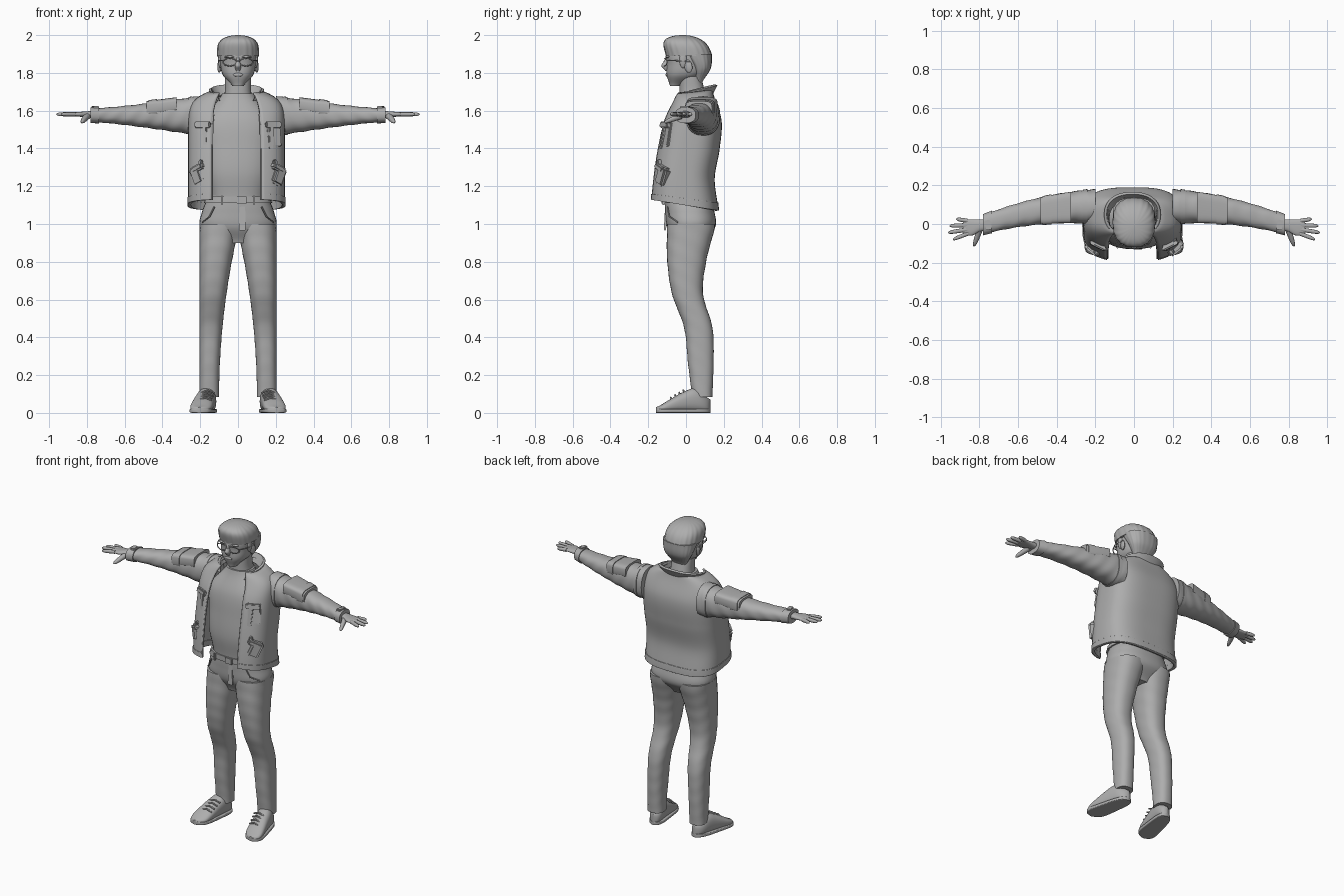
import bpy, bmesh, math
from mathutils import Matrix, Vector, Euler

if "Cube" in bpy.data.objects:
    bpy.data.objects.remove(bpy.data.objects["Cube"], do_unlink=True)

shade = (.42, .42, .42, 1)
grey = bpy.data.materials.new("plain grey")
grey.use_nodes = True
grey.diffuse_color = shade
grey.node_tree.nodes["Principled BSDF"].inputs["Base Color"].default_value = shade
parts = []


def finish(name, bm, mirror=False, thickness=0):
    bmesh.ops.recalc_face_normals(bm, faces=bm.faces)
    mesh = bpy.data.meshes.new(name)
    bm.to_mesh(mesh)
    bm.free()
    mesh.materials.append(grey)
    ob = bpy.data.objects.new(name, mesh)
    bpy.context.collection.objects.link(ob)
    if thickness:
        solid = ob.modifiers.new("thickness", 'SOLIDIFY')
        solid.thickness, solid.offset = thickness, 0
    if mirror:
        ob.modifiers.new("mirror", 'MIRROR')
    parts.append(ob)


def keys(t, *k):
    # smooth curve through evenly spaced values
    i = min(int(t * (len(k) - 1)), len(k) - 2)
    u = t * (len(k) - 1) - i
    p, q, r, s = k[max(i - 1, 0)], k[i], k[i + 1], k[min(i + 2, len(k) - 1)]
    return q + u / 2 * (r - p + u * (2 * p - 5 * q + 4 * r - s + u * (3 * (q - r) + s - p)))


def dome(t, sharp):
    return math.sqrt(max(1 - abs(t) ** sharp, .01))


def power(v, p):
    return math.copysign(abs(v) ** (2 / p), v)


def bridge(bm, rows, closed):
    for low, high in zip(rows, rows[1:]):
        count = len(low)
        for i in range(count if closed else count - 1):
            j = (i + 1) % count
            bm.faces.new((low[i], low[j], high[j], high[i]))


def loft(name, axis, start, end, section, part=(0, 1), grow=0, p=2.4, sides=32, steps=32,
         mirror=False, fold=0, strands=0):
    # section(t) gives the min and max of the cross-section on the other two axes
    bm = bmesh.new()
    rows = []
    for step in range(steps + 1):
        t = part[0] + (part[1] - part[0]) * step / steps
        pos = start + (end - start) * t
        a0, a1, b0, b1 = section(t)
        row = []
        for k in range(sides):
            turn = math.tau * k / sides
            f = 1 + fold * math.sin(pos * 70 + 4 * math.sin(turn)) + strands * math.cos(turn * sides / 4)
            a = (a0 + a1) / 2 + (f * (a1 - a0) / 2 + grow) * power(math.cos(turn), p)
            b = (b0 + b1) / 2 + (f * (b1 - b0) / 2 + grow) * power(math.sin(turn), p)
            co = {'x': (pos, a, b), 'y': (a, pos, b), 'z': (a, b, pos)}[axis]
            row.append(bm.verts.new(co))
        rows.append(row)
    bridge(bm, rows, True)
    bm.faces.new(rows[0])
    bm.faces.new(rows[-1])
    finish(name, bm, mirror)


def shell(name, start, end, section, part=(0, 1), p=3, sides=64, steps=40, thickness=.012):
    # open-fronted garment; section(t) gives half width, front, back, half opening, slope
    bm = bmesh.new()
    rows = []
    for step in range(steps + 1):
        t = part[0] + (part[1] - part[0]) * step / steps
        half, front, back, gap, slope = section(t)
        middle, depth = (front + back) / 2, (back - front) / 2
        edge = math.acos((gap / half) ** (p / 2))
        row = []
        for k in range(sides + 1):
            turn = -edge + (math.pi + 2 * edge) * k / sides
            y = middle + depth * power(math.sin(turn), p)
            z = start + (end - start) * t + slope * (y - middle)
            row.append(bm.verts.new((half * power(math.cos(turn), p) - .008, y, z)))
        rows.append(row)
    edges = [[row[side].co.copy() for row in rows] for side in (0, -1)]
    bridge(bm, rows, False)
    finish(name, bm, thickness=thickness)
    return edges


def place(bm, loc, size, rot):
    turn = Euler([math.radians(angle) for angle in rot])
    bm.transform(Matrix.LocRotScale(Vector(loc), turn, Vector(size)))


def box(name, loc, size, rot=(0, 0, 0), mirror=True):
    bm = bmesh.new()
    bmesh.ops.create_cube(bm, size=1)
    place(bm, (0, 0, 0), size, (0, 0, 0))
    bmesh.ops.bevel(bm, geom=bm.edges[:], offset=min(size) / 4, segments=2, affect='EDGES')
    place(bm, loc, (1, 1, 1), rot)
    finish(name, bm, mirror)


def ball(name, loc, size, rot=(0, 0, 0), mirror=True):
    bm = bmesh.new()
    bmesh.ops.create_uvsphere(bm, u_segments=20, v_segments=12, radius=1)
    place(bm, loc, size, rot)
    finish(name, bm, mirror)


def rod(name, points, radius, mirror=True):
    bm = bmesh.new()
    for a, b in zip(map(Vector, points), map(Vector, points[1:])):
        aim = Matrix.Translation((a + b) / 2) @ (b - a).to_track_quat('Z', 'Y').to_matrix().to_4x4()
        bmesh.ops.create_cone(bm, cap_ends=True, segments=8, radius1=radius, radius2=radius,
                              depth=(b - a).length + radius / 2, matrix=aim)
    finish(name, bm, mirror)


def wide(half, front, back):
    return -half, half, front, back


# Head and face
loft("neck", 'z', 1.62, 1.78, lambda t: wide(keys(t, .085, .07, .07), -.035, .12 - .04 * t))
loft("face", 'z', 1.73, 1.96, lambda t: wide(keys(t, .03, .08, .094, .096, .08),
                                             keys(t, -.085, -.102, -.102, -.104, -.07),
                                             keys(t, -.03, .08, .1, .1, .08)))
loft("nose", 'z', 1.81, 1.89, lambda t: wide(keys(t, .012, .016, .009, .008),
                                             keys(t, -.11, -.13, -.116, -.105), -.08), sides=16)
ball("mouth", (0, -.1, 1.79), (.026, .008, .01), mirror=False)
ball("brows", (.042, -.097, 1.885), (.03, .012, .007))
ball("ears", (.098, .012, 1.835), (.01, .022, .035), (12, 0, -15))

# Hair: swept crown above, tapered back below
loft("hair_crown", 'z', 1.89, 2, lambda t: wide(.11 * dome(t, 4), .015 - .03 * t - .12 * dome(t, 5),
                                                .015 - .03 * t + .122 * dome(t, 3)), sides=80, strands=.012)
loft("hair_back", 'z', 1.745, 1.9, lambda t: wide(keys(t, .05, .092, .108), keys(t, .045, .03, -.02),
                                                  keys(t, .085, .13, .138)), sides=80, strands=.01)
ball("sideburns", (.094, -.015, 1.87), (.011, .02, .045))

# Glasses
turns = [math.tau * i / 20 for i in range(21)]
rod("glasses_rims", [(.043 + .037 * math.cos(a), -.113 + .012 * abs(math.cos(a)), 1.857 + .02 * math.sin(a))
                     for a in turns], .003)
rod("glasses_temples", [(.08, -.1, 1.865), (.1, -.06, 1.865), (.104, .02, 1.86)], .003)
rod("glasses_bridge", [(-.008, -.116, 1.862), (.008, -.116, 1.862)], .003, False)

# Shirt
loft("shirt", 'z', 1.13, 1.69, lambda t: wide(keys(t, .15, .175, .185, .19, .085),
                                              keys(t, -.115, -.13, -.12, -.1, -.045),
                                              keys(t, .12, .11, .12, .13, .1)))


# Jacket with hem band, zip edges and standing collar
def jacket(t):
    return (.25 - .125 * t ** 16, keys(t, -.185, -.172, -.15, -.115, -.05),
            keys(t, .165, .146, .172, .182, .135), .13 - .04 * t ** 8, .1 * t ** 8 - .17 * (1 - t) ** 3)


for edge in shell("jacket", 1.1, 1.7, jacket):
    rod("zip_edge", edge[:-8], .006, False)
shell("jacket_hem", 1.1, 1.7, jacket, part=(0, .06), thickness=.02)
shell("collar", 1.665, 1.712, lambda t: (.125 + .015 * t, .02 * t - .08, .13 + .03 * t,
                                         .09 + .025 * t, .15 + .07 * t), p=2.3, thickness=.014)


# Sleeves; seams, pockets and cuffs follow the same section
def sleeve(t):
    y, depth = .09 - .09 * t * t, .09 - .04 * t
    z, height = 1.572 + .004 * t, .036 + .07 * max(1 - t, 0) ** 1.3
    return y - depth, y + depth, z - height, z + height


def sleeve_top(t):
    front, back, low, high = sleeve(t)
    return front, back, high - .07, high + .012


def on_sleeve(name, section, part, **options):
    loft(name, 'x', .2, .77, section, part, mirror=True, **options)


on_sleeve("sleeves", sleeve, (0, 1), steps=60, fold=.018)
on_sleeve("shoulder_seams", sleeve, (.07, .11), grow=.004)
on_sleeve("arm_pockets", sleeve_top, (.22, .5), p=4)
on_sleeve("arm_pocket_flaps", sleeve_top, (.4, .48), p=4, grow=.004)
on_sleeve("cuffs", sleeve, (.94, 1.02), grow=.006)
box("cuff_tabs", (.755, -.005, 1.618), (.03, .05, .014), (0, 0, -15))

# Hands
loft("palms", 'x', .75, .885, lambda t: (keys(t, -.035, -.038, -.06, -.055), .024,
                                         1.56 + .012 * t, 1.6 - .01 * t), mirror=True)
for i, (name, tip) in enumerate(zip(("little", "ring", "middle", "index"), (.92, .955, .963, .938))):
    def finger(t, base=.016 - .022 * i):
        y, r = base * (1 + .6 * t), .011 * dome(t, 6)
        return y - r, y + r, 1.581 - r, 1.581 + r
    loft(name + "_fingers", 'x', .86, tip, finger, sides=12, mirror=True)


def thumb(t):
    x, z, r = .795 + .033 * t, 1.575 - .037 * t, (.018 - .007 * t) * dome(t, 8)
    return x - r, x + r, z - r, z + r


loft("thumbs", 'y', -.02, -.116, thumb, sides=12, mirror=True)

# Jacket pockets and straps
box("chest_pockets", (.185, -.1, 1.475), (.085, .022, .13), (-9, 0, 26))
box("chest_flaps", (.187, -.112, 1.525), (.09, .022, .032), (-9, 0, 26))
box("chest_straps", (.175, -.122, 1.46), (.026, .016, .13), (-6, 5, 20))
box("side_pouches", (.212, -.122, 1.255), (.07, .05, .105), (0, 24, 38))
box("pouch_flaps", (.206, -.128, 1.297), (.076, .056, .035), (0, 24, 38))
box("pouch_straps", (.198, -.14, 1.315), (.02, .03, .05), (0, -15, 30))


# Trousers and belt
def hips(t):
    return wide(keys(t, .11, .2, .19, .16), keys(t, -.06, -.1, -.11, -.113), keys(t, .09, .155, .15, .125))


loft("trouser_hips", 'z', .9, 1.15, hips)
loft("belt", 'z', .9, 1.15, hips, part=(.84, .98), grow=.008, p=2.6)
loft("trouser_legs", 'z', .085, 1, lambda t: (.1 - .11 * t * t, .204, keys(t, .03, .01, -.01, -.075, -.1, -.1),
                                              keys(t, .14, .146, .14, .09, .11, .155)),
     steps=50, mirror=True, fold=.008)
box("belt_buckle", (.02, -.124, 1.127), (.05, .014, .042), mirror=False)
box("belt_loops", (.085, -.119, 1.125), (.012, .014, .05))
box("fly_seam", (.022, -.108, 1.03), (.035, .012, .13), (-3, 0, 0), False)
rod("pocket_seams", [(.125, -.098, 1.09), (.15, -.089, 1.04), (.188, -.045, 1.01)], .004)


# Shoes, toes turned out
def shoe(t):
    x, half = .15 + .055 * t, (.044 + .02 * t) * dome(2 * t - 1, 5)
    return x - half, x + half, .002, keys(t, .07, .13, .11, .07, .03)


loft("shoes", 'y', .13, -.16, shoe, mirror=True)
loft("soles", 'y', .13, -.16, lambda t: (*shoe(t)[:2], .004, .018), grow=.004, p=6, mirror=True)
for i in range(4):
    y, z, x = -.01 - .022 * i, .118 - .013 * i, .16 + .005 * i
    rod("laces", [(x - .035, y, z - .012), (x, y - .004, z + .002), (x + .035, y, z - .012)], .005)

# Smooth shading with crisp edges
bpy.ops.object.select_all(action='DESELECT')
for ob in parts:
    ob.select_set(True)
bpy.context.view_layer.objects.active = parts[0]
bpy.ops.object.shade_smooth_by_angle(angle=math.radians(40))
